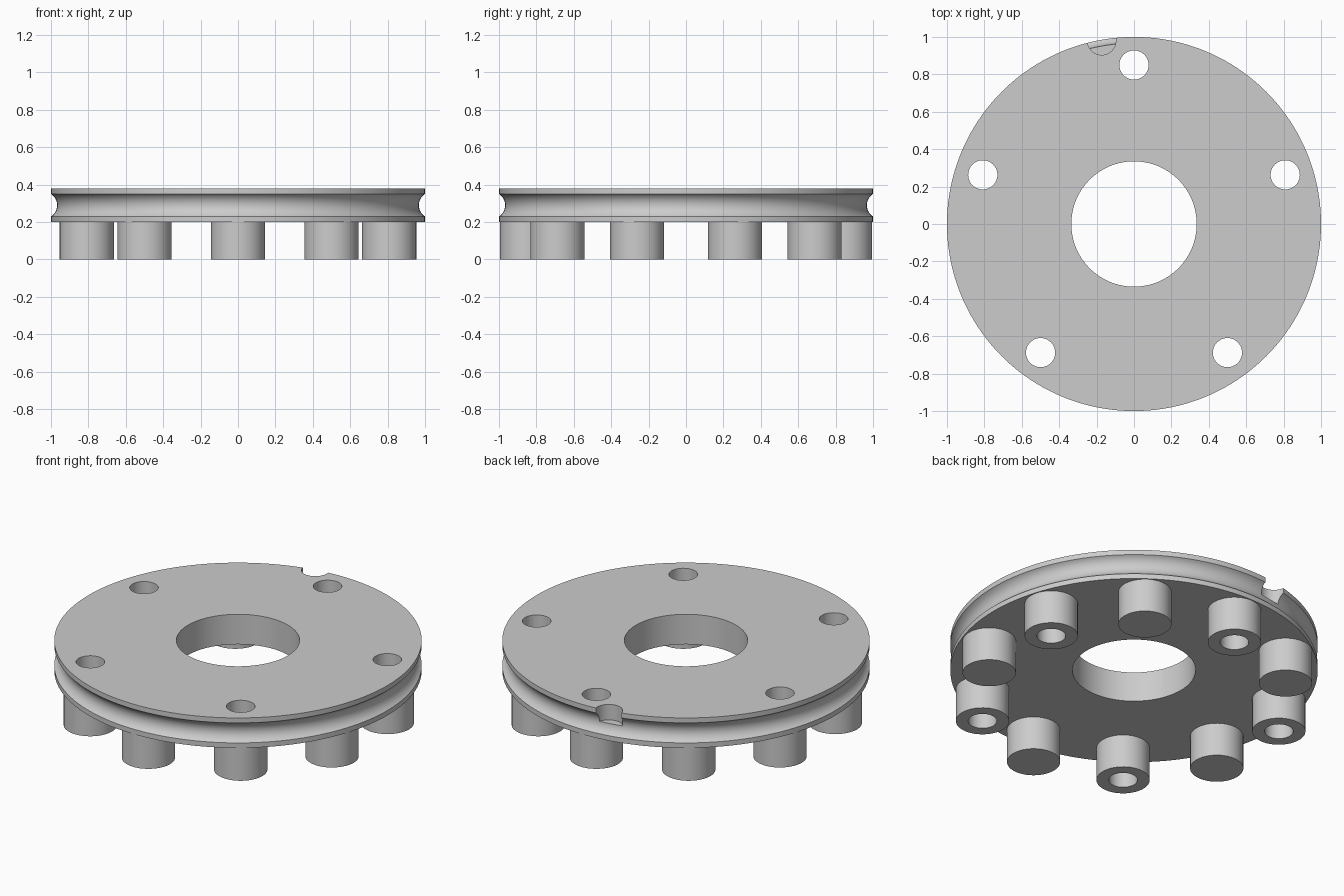
import bpy, bmesh, math

if "Cube" in bpy.data.objects:
    bpy.data.objects.remove(bpy.data.objects["Cube"])

BOTTOM, TOP = 0.2, 0.38
PEG_R, HOLE_R, RING = 0.145, 0.078, 0.85

grey = bpy.data.materials.new("light grey")
grey.diffuse_color = (0.604, 0.604, 0.604, 1)
grey.use_nodes = True
grey.node_tree.nodes["Principled BSDF"].inputs["Base Color"].default_value = grey.diffuse_color


def make_object(name, bm):
    bmesh.ops.recalc_face_normals(bm, faces=bm.faces)
    mesh = bpy.data.meshes.new(name)
    bm.to_mesh(mesh)
    bm.free()
    mesh.materials.append(grey)
    obj = bpy.data.objects.new(name, mesh)
    bpy.context.collection.objects.link(obj)
    return obj


def revolve(bm, profile, segs, cx=0, cy=0):
    """Sweep a closed (radius, z) outline around a vertical axis."""
    rings = []
    for i in range(segs):
        a = 2 * math.pi * i / segs
        rings.append([bm.verts.new((cx + r * math.cos(a), cy + r * math.sin(a), z))
                      for r, z in profile])
    n = len(profile)
    for i in range(segs):
        p, q = rings[i], rings[(i + 1) % segs]
        for j in range(n):
            k = (j + 1) % n
            bm.faces.new((p[j], q[j], q[k], p[k]))


def cylinder(bm, x, y, r, z0, z1, segs=48):
    geom = bmesh.ops.create_cone(bm, cap_ends=True, segments=segs,
                                 radius1=r, radius2=r, depth=z1 - z0)
    bmesh.ops.translate(bm, verts=geom["verts"], vec=(x, y, (z0 + z1) / 2))


def smooth(obj):
    bpy.ops.object.select_all(action='DESELECT')
    obj.select_set(True)
    bpy.context.view_layer.objects.active = obj
    bpy.ops.object.shade_smooth_by_angle(angle=math.radians(30))


def ring_point(degrees, radius=RING):
    a = math.radians(degrees)
    return radius * math.cos(a), radius * math.sin(a)


def subtract(obj, cutter):
    """Cut with the first solver that gives a usable result."""
    mod = obj.modifiers.new("holes", 'BOOLEAN')
    mod.operation = 'DIFFERENCE'
    mod.object = cutter
    result = None
    for solver in ('MANIFOLD', 'FLOAT', 'EXACT'):
        mod.solver = solver
        bpy.context.view_layer.update()
        dg = bpy.context.evaluated_depsgraph_get()
        mesh = bpy.data.meshes.new_from_object(obj.evaluated_get(dg))
        if len(mesh.polygons) > len(obj.data.polygons) // 2 and \
                len(mesh.vertices) != len(obj.data.vertices):
            result = mesh
            break
    obj.modifiers.remove(mod)
    if result:
        obj.data = result


# Disc with centre bore and a rounded groove around the rim
half, depth, mid = 0.06, 0.033, 0.29
arc_r = (half ** 2 + depth ** 2) / (2 * depth)
arc_c = 1 - depth + arc_r
profile = [(0.335, BOTTOM), (1, BOTTOM)]
for i in range(15):
    t = math.asin(half / arc_r) * (i / 7 - 1)
    profile.append((arc_c - arc_r * math.cos(t), mid + arc_r * math.sin(t)))
profile += [(1, TOP), (0.335, TOP)]
bm = bmesh.new()
revolve(bm, profile, 160)
disc = make_object("grooved_disc", bm)

# Cutter: five screw holes and the cord notch at the back
bm = bmesh.new()
for k in range(5):
    cylinder(bm, *ring_point(90 + 72 * k), HOLE_R, 0.1, 0.5)
cylinder(bm, *ring_point(100, 0.995), 0.076, 0.287, 0.5)
cutter = make_object("hole_cutter", bm)
cutter.hide_render = True
subtract(disc, cutter)
bpy.data.objects.remove(cutter)
smooth(disc)

# Ten pegs below the disc, alternately hollow and solid
for k in range(10):
    x, y = ring_point(90 + 36 * k)
    bm = bmesh.new()
    if k % 2 == 0:
        revolve(bm, [(HOLE_R, 0), (PEG_R, 0), (PEG_R, BOTTOM), (HOLE_R, BOTTOM)], 48, x, y)
        name = "hollow_peg"
    else:
        cylinder(bm, x, y, PEG_R, 0, BOTTOM)
        name = "solid_peg"
    smooth(make_object(f"{name}_{k // 2 + 1}", bm))
